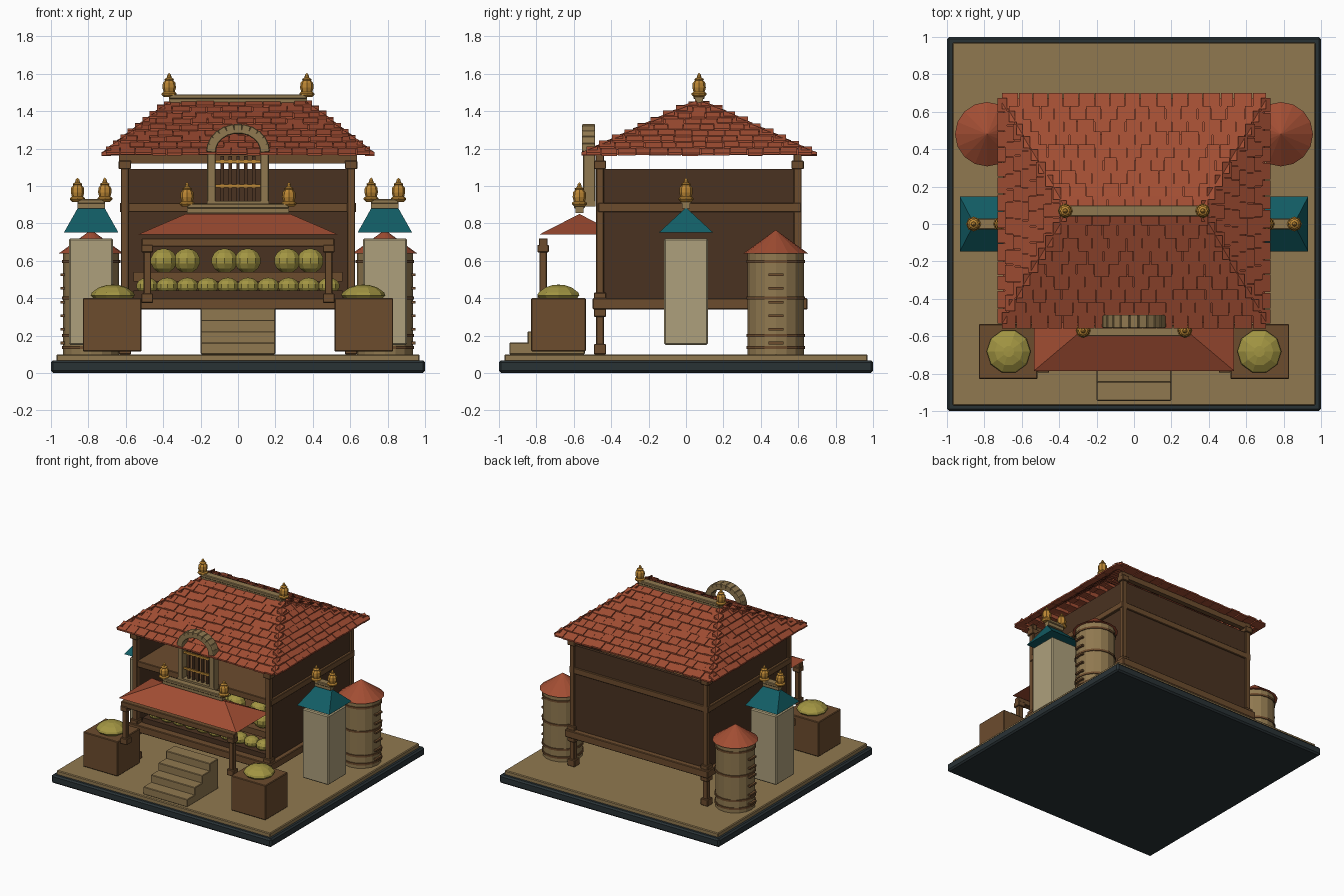
import bpy, bmesh, math, random
from mathutils import Matrix, Vector

random.seed(4)
cube = bpy.data.objects.get("Cube")
if cube:
    bpy.data.objects.remove(cube, do_unlink=True)


def material(name, r, g, b):
    m = bpy.data.materials.new(name)
    m.use_nodes = True
    m.diffuse_color = (r, g, b, 1)
    m.node_tree.nodes["Principled BSDF"].inputs["Base Color"].default_value = (r, g, b, 1)
    return m


SLATE = material("slate", 0.022, 0.032, 0.036)
STRAW = material("straw tan", 0.28, 0.19, 0.08)
WOOD = material("brown wood", 0.15, 0.072, 0.027)
DARK = material("dark wood", 0.068, 0.032, 0.015)
TILE = material("roof red", 0.36, 0.075, 0.033)
TEAL = material("teal", 0.006, 0.11, 0.13)
GOLD = material("gold", 0.52, 0.25, 0.035)
FRUIT = material("melon yellow", 0.36, 0.30, 0.055)
PLASTER = material("plaster", 0.42, 0.35, 0.20)


def finish(bm, name, mat):
    bmesh.ops.recalc_face_normals(bm, faces=bm.faces)
    me = bpy.data.meshes.new(name)
    bm.to_mesh(me)
    bm.free()
    me.materials.append(mat)
    ob = bpy.data.objects.new(name, me)
    bpy.context.scene.collection.objects.link(ob)
    return ob


def box(name, mat, x, y, z, bevel=0.0):
    """Block given by its (min, max) range on each axis."""
    bm = bmesh.new()
    size = [r[1] - r[0] for r in (x, y, z)]
    mid = [(r[1] + r[0]) / 2 for r in (x, y, z)]
    bmesh.ops.create_cube(bm, size=1, matrix=Matrix.Translation(mid) @ Matrix.Diagonal((*size, 1)))
    if bevel:
        bmesh.ops.bevel(bm, geom=bm.edges[:], offset=bevel, segments=1, affect='EDGES')
    return finish(bm, name, mat)


def block(name, mat, cx, cy, z0, z1, half, bevel=0.004):
    return box(name, mat, (cx - half, cx + half), (cy - half, cy + half), (z0, z1), bevel)


def lathe(name, mat, loc, profile, sides):
    """Solid of revolution about z from (radius, height) pairs."""
    bm = bmesh.new()
    rings = []
    for r, h in profile:
        rings.append([bm.verts.new((loc[0] + r * math.cos(2 * math.pi * k / sides),
                                    loc[1] + r * math.sin(2 * math.pi * k / sides),
                                    loc[2] + h)) for k in range(sides)])
    for a, b in zip(rings, rings[1:]):
        for k in range(sides):
            j = (k + 1) % sides
            bm.faces.new((a[k], a[j], b[j], b[k]))
    bm.faces.new(rings[0])
    bm.faces.new(rings[-1])
    bmesh.ops.remove_doubles(bm, verts=bm.verts, dist=0.0002)
    return finish(bm, name, mat)


def hip(name, mat, cx, cy, z0, z1, hx, hy, top, closed=True):
    """Hipped roof with its ridge along x."""
    bm = bmesh.new()
    a, b, c, d = [bm.verts.new((cx + sx * hx, cy + sy * hy, z0))
                  for sx, sy in ((-1, -1), (1, -1), (1, 1), (-1, 1))]
    e, f = [bm.verts.new((cx + s * top, cy, z1)) for s in (-1, 1)]
    for face in ((a, b, f, e), (b, c, f), (c, d, e, f), (d, a, e)):
        bm.faces.new(face)
    if closed:
        bm.faces.new((d, c, b, a))
    return finish(bm, name, mat)


def melon(name, x, y, z, r, flat):
    bm = bmesh.new()
    bmesh.ops.create_uvsphere(bm, u_segments=10, v_segments=7, radius=r,
                              matrix=Matrix.Translation((x, y, z)) @ Matrix.Diagonal((1, 1, flat, 1)))
    return finish(bm, name, FRUIT)


def ridge(name, cx, cy, z, half):
    """Two-layer ridge beam with a finial at each end."""
    box(name + "_lower", STRAW, (cx - half, cx + half), (cy - 0.022, cy + 0.022), (z, z + 0.035))
    box(name + "_upper", STRAW, (cx - half, cx + half), (cy - 0.03, cy + 0.03), (z + 0.025, z + 0.05), 0.005)
    for s in (-1, 1):
        lathe(name + "_finial", GOLD, (cx + s * half, cy, z + 0.035), FINIAL, 8)


FINIAL = [(0.028, 0), (0.04, 0.012), (0.04, 0.02), (0.03, 0.028), (0.036, 0.05), (0.034, 0.075),
          (0.022, 0.09), (0.026, 0.096), (0.013, 0.104), (0.009, 0.12), (0.0, 0.13)]

# Ground
box("base_slab", SLATE, (-1, 1), (-1, 1), (0, 0.068), 0.012)
box("ground_plate", STRAW, (-0.97, 0.97), (-0.97, 0.97), (0.06, 0.1), 0.006)

# House floors and walls, open at the front
box("house_floor", WOOD, (-0.65, 0.65), (-0.5, 0.65), (0.34, 0.4), 0.005)
box("loft_floor", WOOD, (-0.632, 0.632), (-0.47, 0.617), (0.86, 0.91), 0.004)
box("back_wall", DARK, (-0.61, 0.61), (0.58, 0.605), (0.4, 1.09))
for s in (-1, 1):
    box("side_wall", DARK, sorted((s * 0.585, s * 0.612)), (-0.46, 0.605), (0.4, 1.09))
    for y in (-0.46, 0.597):
        block("corner_post", WOOD, s * 0.605, y, 0.1, 1.18, 0.021)
        for z0, z1 in ((0.1, 0.155), (0.3, 0.345), (0.385, 0.43), (1.09, 1.135)):
            block("post_block", WOOD, s * 0.605, y, z0, z1, 0.033)
for y in (-0.46, 0.597):
    box("eave_beam", WOOD, (-0.635, 0.635), (y - 0.02, y + 0.02), (1.12, 1.165))

# Main roof shell and its rows of wedge tiles
RY, RZ, RISE, ROWS = 0.07, 1.165, 0.285, 9
hip("roof_shell", TILE, 0, RY, RZ, RZ + RISE, 0.70, 0.60, 0.36, closed=False)


def tile_rows(angle, out0, out1, wide0, wide1):
    bm = bmesh.new()
    rot = Matrix.Translation((0, RY, 0)) @ Matrix.Rotation(angle, 4, 'Z')
    for i in range(ROWS):
        f, g = i / ROWS, min((i + 1.25) / ROWS, 1)
        do, di = out0 + (out1 - out0) * f, out0 + (out1 - out0) * g
        z, top = RZ + RISE * f, RZ + RISE * g + 0.004
        w = wide0 + (wide1 - wide0) * (f + 0.3 / ROWS)
        count = max(2, round(2 * w / 0.085))
        cuts = [-w + 2 * w * (k + (random.uniform(-0.12, 0.12) if 0 < k < count else 0)) / count
                for k in range(count + 1)]
        for a, b in zip(cuts, cuts[1:]):
            lift = random.uniform(-0.004, 0.004)
            ends = []
            for x in (a + 0.002, b - 0.002):
                ends.append([bm.verts.new(rot @ Vector((x, -d, h + lift))) for d, h in
                             ((do, z), (di, z), (di, top), (do, z + 0.012))])
            p, q = ends
            bm.faces.new(p)
            bm.faces.new(q[::-1])
            for k in range(4):
                bm.faces.new((p[k], q[k], q[(k + 1) % 4], p[(k + 1) % 4]))
    finish(bm, "roof_tiles", TILE)


for turn in (0, 2):
    tile_rows(turn * math.pi / 2, 0.63, 0.01, 0.72, 0.37)
    tile_rows((turn + 1) * math.pi / 2, 0.73, 0.36, 0.625, 0.01)
ridge("roof_ridge", 0, RY, 1.44, 0.368)

# Arched window at the loft
for s in (-1, 1):
    box("window_jamb", STRAW, sorted((s * 0.12, s * 0.165)), (-0.55, -0.485), (0.9, 1.2), 0.004)
for k in range(-2, 3):
    box("window_bar", DARK, (k * 0.042 - 0.009, k * 0.042 + 0.009), (-0.525, -0.507), (0.91, 1.16))
for z in (1.0, 1.13):
    box("window_rail", GOLD, (-0.12, 0.12), (-0.533, -0.52), (z - 0.008, z + 0.008))
box("window_sill", STRAW, (-0.165, 0.165), (-0.55, -0.485), (0.89, 0.92))
for k in range(11):
    a = math.pi * (k + 0.5) / 11
    stone = block("arch_stone", STRAW, 0, 0, -0.026, 0.026, 0.024)
    stone.scale = (0.95, 1.45, 1)
    stone.rotation_euler = (0, a - math.pi / 2, 0)
    stone.location = (-0.143 * math.cos(a), -0.521, 1.185 + 0.12 * math.sin(a))

# Awning over the stall
hip("awning", TILE, 0, -0.57, 0.74, 0.85, 0.535, 0.215, 0.28)
ridge("awning_ridge", 0, -0.57, 0.855, 0.272)
box("awning_beam", WOOD, (-0.515, 0.515), (-0.787, -0.74), (0.675, 0.72), 0.004)
for s in (-1, 1):
    block("awning_post", WOOD, s * 0.485, -0.764, 0.375, 0.7, 0.02)
    block("awning_post_cap", WOOD, s * 0.485, -0.764, 0.645, 0.685, 0.031)
    block("awning_post_foot", WOOD, s * 0.485, -0.764, 0.375, 0.425, 0.031)

# Stall shelves and melons
box("lower_shelf", DARK, (-0.56, 0.56), (-0.44, -0.28), (0.4, 0.44))
box("upper_shelf", WOOD, (-0.56, 0.56), (-0.3, -0.02), (0.49, 0.54))
for k in range(10):
    melon("small_melon", (k - 4.5) * 0.108, -0.36, 0.465, 0.06, 0.75)
for group in (-0.335, -0.01, 0.325):
    for dx in (-0.062, 0.062):
        for y in (-0.23, -0.1):
            melon("large_melon", group + dx, y, 0.6, 0.074, 0.9)

# Front steps
for k in range(4):
    box("step", STRAW, (-0.2, 0.2), (-0.945 + k * 0.098, -0.845 + k * 0.098 + 0.01), (0.1, 0.162 + k * 0.061), 0.004)

# Towers, silos and crates, one of each per side
for s in (-1, 1):
    cx = s * 0.785
    box("tower", PLASTER, (cx - 0.118, cx + 0.118), (-0.118, 0.118), (0.15, 0.72), 0.008)
    hip("tower_roof", TEAL, cx, 0, 0.75, 0.885, 0.146, 0.146, 0.07)
    ridge("tower_ridge", cx, 0, 0.88, 0.073)

    lathe("silo", STRAW, (cx, 0.48, 0.1), [(0.15, 0), (0.15, 0.54)], 16)
    lathe("silo_roof", TILE, (cx, 0.48, 0.64), [(0.172, 0), (0.0, 0.125)], 16)
    for z in (0.135, 0.2, 0.4, 0.595):
        lathe("silo_hoop", WOOD, (cx, 0.48, z), [(0.15, -0.008), (0.157, -0.008), (0.157, 0.008), (0.15, 0.008)], 16)
    for k in range(6):
        z = 0.16 + k * 0.073
        box("silo_rung", WOOD, sorted((s * 0.92, s * 0.95)), (0.44, 0.52), (z - 0.007, z + 0.007))

    box("crate", WOOD, sorted((s * 0.515, s * 0.83)), (-0.828, -0.535), (0.115, 0.4), 0.005)
    lathe("crate_fruit", FRUIT, (s * 0.67, -0.682, 0.395),
          [(0.1, 0), (0.118, 0.02), (0.112, 0.035), (0.075, 0.062), (0.03, 0.076), (0.0, 0.077)], 10)
